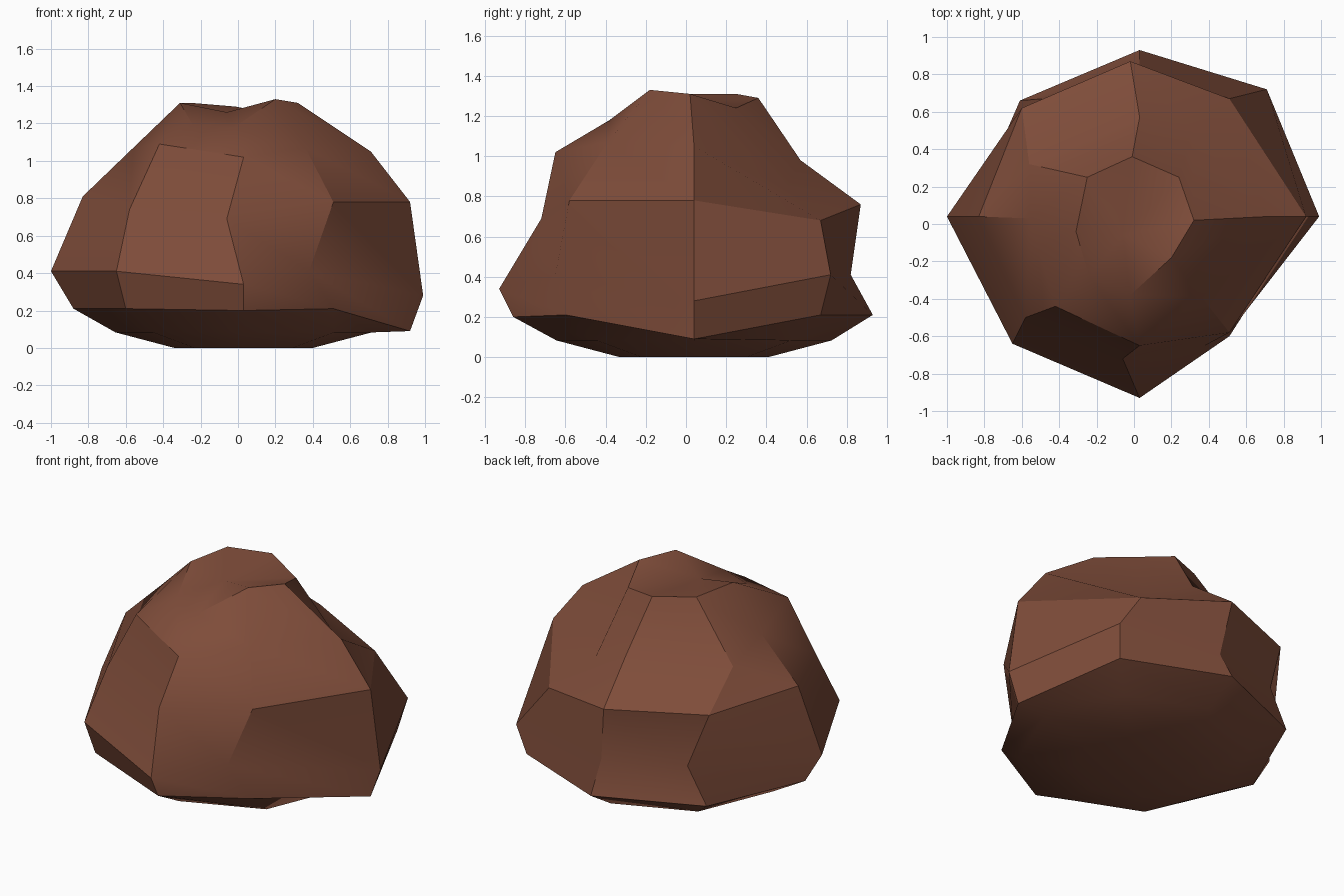
import bpy, bmesh, math

if "Cube" in bpy.data.objects:
    bpy.data.objects.remove(bpy.data.objects["Cube"])

# one flat colour
mat = bpy.data.materials.new("red_brown_stone")
mat.diffuse_color = (0.21, 0.073, 0.042, 1)
mat.use_nodes = True
mat.node_tree.nodes["Principled BSDF"].inputs["Base Color"].default_value = mat.diffuse_color

# weathered rings, top to bottom; each goes E, NE, N, NW, W, SW, S, SE
crown = [(.32, .02, 1.31), (.24, .25, 1.24), (-.01, .36, 1.29), (-.25, .25, 1.31),
         (-.31, -.04, 1.31), (-.24, -.28, 1.19), (-.02, -.38, 1.18), (.20, -.18, 1.33)]
shoulder = [(.71, .04, 1.05), (.31, .50, .84), (.03, .57, .98), (-.56, .32, .97),
            (-.56, .03, 1.07), (-.42, -.44, 1.09), (.03, -.65, 1.02), (.36, -.39, 1.07)]
upper = [(.92, .04, .78), (.51, .67, .68), (-.02, .87, .76), (-.60, .62, .78),
         (-.83, .04, .81), (-.58, -.50, .74), (-.06, -.72, .69), (.51, -.58, .78)]
waist = [(.99, .04, .28), (.71, .72, .41), (.03, .82, .41), (-.48, .67, .44),
         (-1.0, .04, .41), (-.65, -.64, .41), (.03, -.93, .34), (.38, -.65, .41)]
lower = [(.92, .04, .09), (.67, .67, .21), (.03, .93, .21), (-.61, .66, .21),
         (-.88, .04, .21), (-.60, -.60, .21), (.03, -.86, .20), (.51, -.60, .21)]


def even_ring(r, z):
    """Regular eight-sided ring for the flattened underside."""
    return [(.03 + r * math.cos(i * math.pi / 4), .04 + r * math.sin(i * math.pi / 4), z)
            for i in range(8)]


# boulder: rings bridged with quads, capped with fans
bm = bmesh.new()
rings = [[bm.verts.new(p) for p in ring] for ring in
         (crown, shoulder, upper, waist, lower, even_ring(.685, .083), even_ring(.37, 0))]
top = bm.verts.new((-.06, -.06, 1.26))
base = bm.verts.new((.03, .04, 0))
for i in range(8):
    j = (i + 1) % 8
    bm.faces.new((top, rings[0][i], rings[0][j]))
    bm.faces.new((base, rings[-1][j], rings[-1][i]))
    for a, b in zip(rings, rings[1:]):
        bm.faces.new((a[i], b[i], b[j], a[j]))
bmesh.ops.recalc_face_normals(bm, faces=bm.faces)
mesh = bpy.data.meshes.new("boulder")
bm.to_mesh(mesh)
bm.free()
mesh.materials.append(mat)
boulder = bpy.data.objects.new("boulder", mesh)
bpy.context.collection.objects.link(boulder)

# soft shallow facets, crisp ridges
bpy.context.view_layer.objects.active = boulder
boulder.select_set(True)
bpy.ops.object.shade_smooth_by_angle(angle=math.radians(30))
